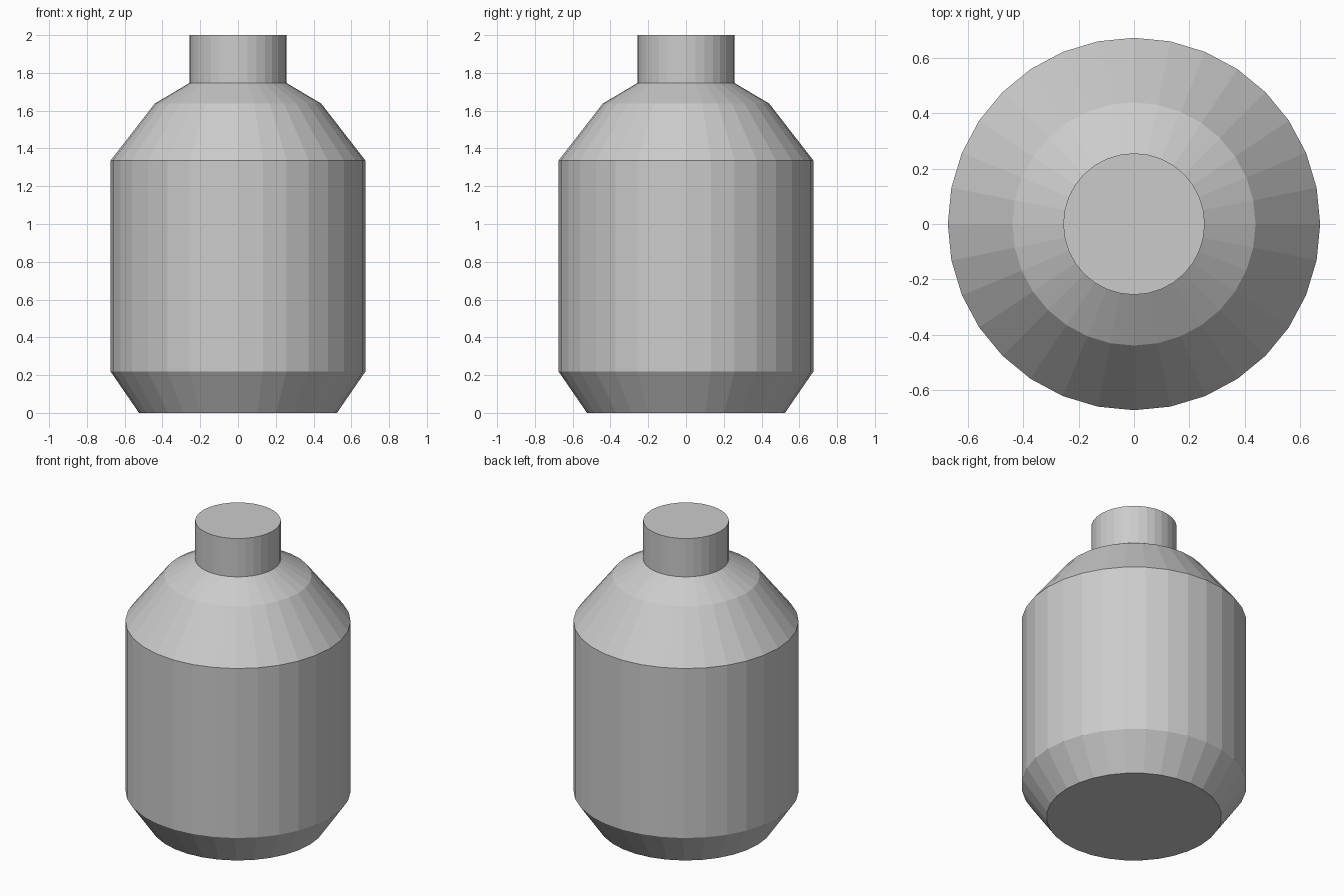
import bpy, bmesh
from math import cos, sin, tau

if "Cube" in bpy.data.objects:
    bpy.data.objects.remove(bpy.data.objects["Cube"])

SIDES = 32


def lathe(name, profile):
    """Spin (radius, height) points around z into a closed, flat-shaded solid."""
    bm = bmesh.new()
    rings = [[bm.verts.new((r * cos(tau * i / SIDES), r * sin(tau * i / SIDES), z))
              for i in range(SIDES)] for r, z in profile]
    for low, high in zip(rings, rings[1:]):
        for i in range(SIDES):
            j = (i + 1) % SIDES
            bm.faces.new((low[i], low[j], high[j], high[i]))
    bm.faces.new(rings[0][::-1])
    bm.faces.new(rings[-1])
    mesh = bpy.data.meshes.new(name)
    bm.to_mesh(mesh)
    bm.free()
    obj = bpy.data.objects.new(name, mesh)
    bpy.context.collection.objects.link(obj)
    return obj


# Bottle: tapered base, straight body, two-step shoulder and capped neck
lathe("bottle", [(0.524, 0), (0.674, 0.218), (0.674, 1.337),
                 (0.44, 1.638), (0.256, 1.747), (0.256, 2.0)])
